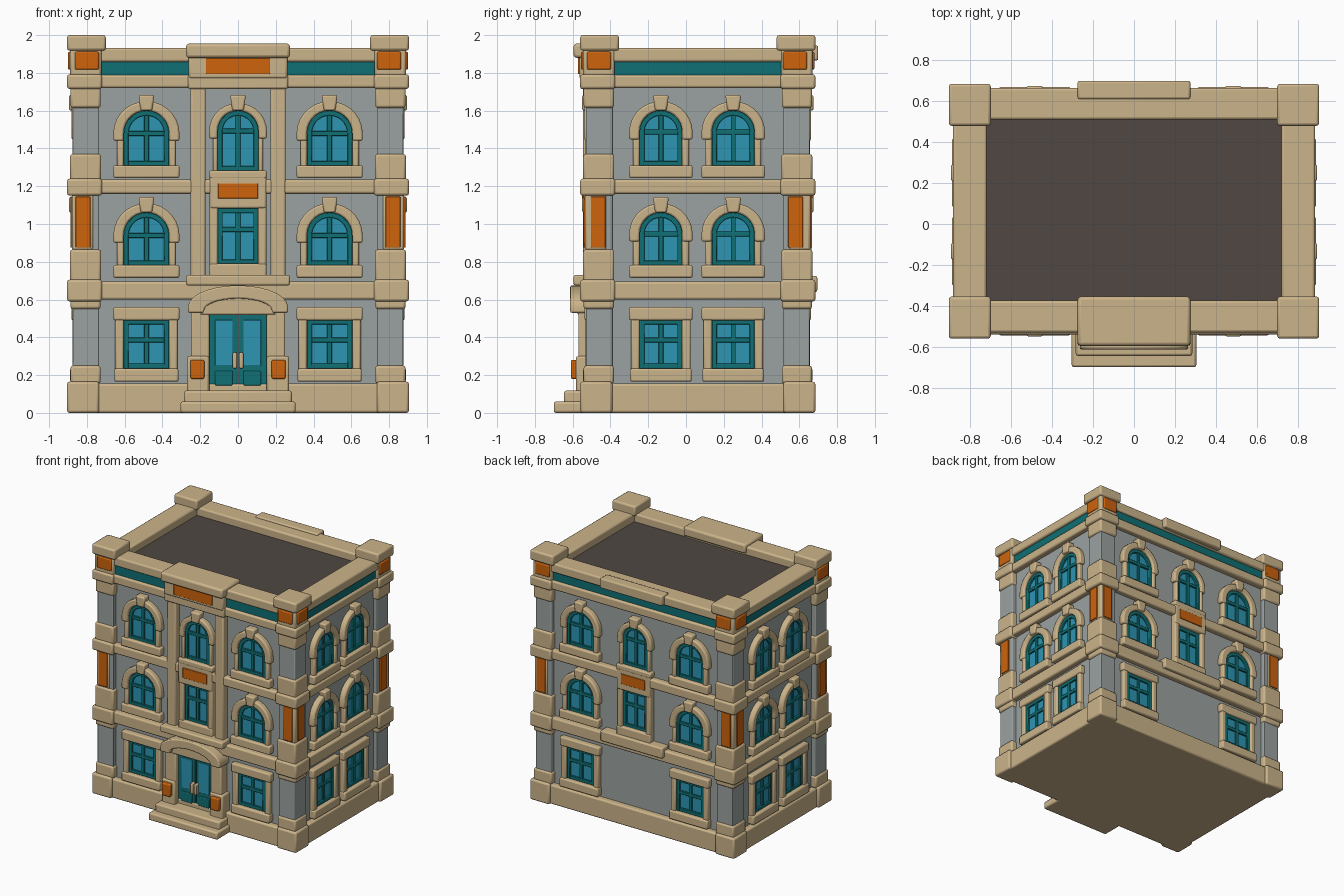
import bpy, bmesh, math

if "Cube" in bpy.data.objects:
    bpy.data.objects.remove(bpy.data.objects["Cube"])

# flat colours (linear)
COLOURS = {
    "tan stone": (0.60, 0.455, 0.255), "grey wall": (0.33, 0.365, 0.355),
    "teal paint": (0.005, 0.16, 0.175), "blue glass": (0.027, 0.30, 0.45),
    "orange panel": (0.61, 0.125, 0.004), "dark roof": (0.08, 0.064, 0.055)}
MATS = {}
for n, c in COLOURS.items():
    MATS[n] = bpy.data.materials.new(n)
    MATS[n].diffuse_color = (*c, 1)
TAN, GREY, TEAL, GLASS, ORANGE, ROOF = COLOURS

# wall planes and the mapping (u along wall, d outwards, z) -> world
WX, WF, WB = 0.84, -0.495, 0.62
SIDES = {
    "front": lambda u, d, z: (u, WF - d, z),
    "back": lambda u, d, z: (-u, WB + d, z),
    "right": lambda u, d, z: (WX + d, u, z),
    "left": lambda u, d, z: (-WX - d, u, z)}

parts = {}


def part(name, mat, bevel):
    if name not in parts:
        parts[name] = (bmesh.new(), mat, bevel)
    return parts[name][0]


def prism(name, mat, side, pts, d0, d1, bevel=0.01):
    """Extrude a (u, z) outline outwards from a wall."""
    bm, f = part(name, mat, bevel), SIDES[side]
    a = [bm.verts.new(f(u, d0, z)) for u, z in pts]
    b = [bm.verts.new(f(u, d1, z)) for u, z in pts]
    bm.faces.new(a)
    bm.faces.new(b)
    for i in range(len(pts)):
        j = (i + 1) % len(pts)
        bm.faces.new((a[i], a[j], b[j], b[i]))


def plate(name, mat, side, u0, u1, z0, z1, d1, d0=-0.01, bevel=0.01):
    prism(name, mat, side, [(u0, z0), (u1, z0), (u1, z1), (u0, z1)], d0, d1, bevel)


def block(name, mat, x0, x1, y0, y1, z0, z1, bevel=0.012):
    prism(name, mat, "front", [(x0, z0), (x1, z0), (x1, z1), (x0, z1)],
          WF - y0, WF - y1, bevel)


def slab(name, mat, d, z0, z1, bevel=0.012):
    block(name, mat, -WX - d, WX + d, WF - d, WB + d, z0, z1, bevel)


def arch(u, hw, z0, zs, rz, n=14):
    """Outline from left foot over the arch to right foot."""
    arc = [(u - hw * math.cos(math.pi * i / n), zs + rz * math.sin(math.pi * i / n))
           for i in range(n + 1)]
    return ([(u - hw, z0)] if z0 < zs else []) + arc + ([(u + hw, z0)] if z0 < zs else [])


def sash(side, u, hw, z0, zt, bar, arched):
    """Glass, teal frame and glazing bars."""
    t = 0.026
    if arched:
        zs = zt - hw
        outer, inner = arch(u, hw, z0, zs, hw), arch(u, hw - t, z0, zs, hw - t)
    else:
        outer = [(u - hw, z0), (u - hw, zt), (u + hw, zt), (u + hw, z0)]
        inner = [(u - hw + t, z0), (u - hw + t, zt - t), (u + hw - t, zt - t), (u + hw - t, z0)]
    prism("window_glass", GLASS, side, outer, -0.01, 0.006, 0)
    prism("window_frames", TEAL, side, outer + inner[::-1], -0.005, 0.022, 0.004)
    w = hw - 0.01
    plate("window_bars", TEAL, side, u - w, u + w, z0, z0 + t, 0.021, bevel=0.004)
    plate("window_bars", TEAL, side, u - w, u + w, bar - 0.013, bar + 0.013, 0.019, bevel=0.004)
    plate("window_bars", TEAL, side, u - 0.013, u + 0.013, z0, zt - 0.01, 0.018, bevel=0.004)


def arched_window(side, u, hw, z0, zt, frame=0.055, sill=0.065):
    S, zs, o = "window_surrounds", zt - hw, hw + frame
    sash(side, u, hw, z0, zt, zs, True)
    ring = arch(u, o, zs - 0.04, zs, o - 0.005) + arch(u, hw, zs - 0.04, zs, hw)[::-1]
    prism(S, TAN, side, ring, -0.01, 0.042)
    for s in (-1, 1):
        a, b = sorted((u + s * hw, u + s * (o - 0.02)))
        plate(S, TAN, side, a, b, z0 - 0.02, zs - 0.03, 0.036)
    plate(S, TAN, side, u - o, u + o, z0 - sill, z0 + 0.003, 0.05)
    prism(S, TAN, side, [(u - 0.03, zt), (u + 0.03, zt), (u + 0.042, zt + 0.083),
                         (u - 0.042, zt + 0.083)], -0.01, 0.055)


def square_window(side, u, hw):
    S = "window_surrounds"
    sash(side, u, hw, 0.235, 0.495, 0.385, False)
    for s in (-1, 1):
        a, b = sorted((u + s * hw, u + s * (hw + 0.045)))
        plate(S, TAN, side, a, b, 0.2, 0.51, 0.036)
    plate(S, TAN, side, u - hw - 0.055, u + hw + 0.055, 0.49, 0.56, 0.042)
    plate(S, TAN, side, u - hw - 0.05, u + hw + 0.05, 0.165, 0.235, 0.05)


# body, horizontal bands, parapet and roof
slab("walls", GREY, 0, 0.05, 1.75, 0)
slab("base_course", TAN, 0.045, 0, 0.155)
slab("floor_band_lower", TAN, 0.045, 0.6, 0.695)
slab("floor_band_upper", TAN, 0.045, 1.16, 1.235)
slab("cornice", TAN, 0.045, 1.72, 1.79)
slab("teal_frieze", TEAL, 0.025, 1.77, 1.862, 0)
block("roof", ROOF, -0.74, 0.74, -0.39, 0.53, 1.85, 1.868, 0)
for s in (-1, 1):
    x0, x1 = sorted((s * 0.72, s * 0.885))
    block("parapet", TAN, x0, x1, -0.53, 0.665, 1.858, 1.932)
block("parapet", TAN, -0.88, 0.88, -0.53, -0.375, 1.858, 1.932)
block("parapet", TAN, -0.88, 0.88, 0.51, 0.665, 1.858, 1.932)

# corner pillars: z range, growth outwards, growth inwards
STONES = [(0, .165, .03, 0), (.155, .25, .012, .008), (.55, .61, .012, .008),
          (.59, .705, .03, .015), (.69, .865, .014, .01), (.86, 1.16, .005, -.03),
          (1.15, 1.24, .03, .015), (1.23, 1.37, .014, .01), (1.615, 1.725, .012, .008),
          (1.715, 1.792, .03, .015), (1.78, 1.93, .015, .012), (1.918, 2.0, .03, .035)]


def corner(name, mat, sx, back, z0, z1, e, i, bevel):
    x0, x1 = sorted((sx * (0.735 - i), sx * (0.875 + e)))
    y0, y1 = (0.515 - i, 0.655 + e) if back else (-0.53 - e, -0.39 + i)
    block(name, mat, x0, x1, y0, y1, z0, z1, bevel)


for sx in (-1, 1):
    for back in (False, True):
        corner("corner_pillars", GREY, sx, back, 0.1, 1.75, 0, 0, 0.006)
        for st in STONES:
            corner("corner_stones", TAN, sx, back, *st, 0.013)

# orange panels on the pillars
for side in SIDES:
    ends = ((-0.82, 0.82), (-0.8, 0.8)) if side in ("front", "back") else \
        ((-0.465, 0.58), (-0.46, 0.577))
    for u in ends[0]:
        plate("pillar_panels", ORANGE, side, u - 0.039, u + 0.039, 0.875, 1.145, 0.048, bevel=0.003)
    for u in ends[1]:
        plate("corner_panels", ORANGE, side, u - 0.063, u + 0.063, 1.817, 1.912, 0.06, bevel=0.008)

# windows on every side
for side in SIDES:
    longside = side in ("front", "back")
    hw = 0.12 if longside else 0.113
    for u in ((-0.485, 0.485) if longside else (-0.133, 0.25)):
        square_window(side, u, hw)
        arched_window(side, u, hw, 0.78, 1.06)
        arched_window(side, u, hw, 1.308, 1.6)

# central window bay, front and back
for side in ("front", "back"):
    arched_window(side, 0, 0.108, 1.28, 1.6, 0.045, 0.04)
    sash(side, 0, 0.108, 0.785, 1.085, 0.97, False)
    for s in (-1, 1):
        a, b = sorted((s * 0.106, s * 0.15))
        plate("bay_frame", TAN, side, a, b, 0.69, 1.26, 0.045)
    plate("bay_frame", TAN, side, -0.15, 0.15, 1.083, 1.26, 0.048)
    plate("bay_frame", TAN, side, -0.15, 0.15, 0.69, 0.79, 0.05)
    plate("bay_panel", ORANGE, side, -0.106, 0.106, 1.135, 1.215, 0.055, bevel=0.003)
plate("back_ledge", TAN, "back", -0.275, 0.275, 0.64, 0.725, 0.075)
plate("back_parapet_cap", TAN, "back", -0.275, 0.275, 1.865, 1.945, 0.08)

# front bay: pilasters, ledge and raised parapet block
for s in (-1, 1):
    a, b = sorted((s * 0.172, s * 0.252))
    plate("bay_pilasters", TAN, "front", a, b, 0.7, 1.75, 0.05)
plate("bay_ledge", TAN, "front", -0.275, 0.275, 0.675, 0.73, 0.1)
plate("bay_cornice", TAN, "front", -0.265, 0.265, 1.715, 1.79, 0.065)
block("bay_top_block", TAN, -0.262, 0.262, -0.565, -0.37, 1.77, 1.9)
block("bay_top_cap", TAN, -0.275, 0.275, -0.595, -0.355, 1.88, 1.955, 0.015)
plate("bay_top_panel", ORANGE, "front", -0.17, 0.17, 1.793, 1.878, 0.078, bevel=0.003)

# entrance: posts, arched hood, door and steps
for s in (-1, 1):
    a, b = sorted((s * 0.152, s * 0.25))
    plate("portal_posts", TAN, "front", a, b, 0.1, 0.58, 0.075)
    a, b = sorted((s * 0.154, s * 0.27))
    plate("portal_posts", TAN, "front", a, b, 0.1, 0.3, 0.087)
    a, b = sorted((s * 0.178, s * 0.252))
    plate("portal_panels", ORANGE, "front", a, b, 0.18, 0.28, 0.115, bevel=0.008)
    a, b = sorted((s * 0.028, s * 0.122))
    plate("door_glass", GLASS, "front", a, b, 0.25, 0.492, 0.046, bevel=0.003)
    plate("door_panels", TEAL, "front", a, b, 0.145, 0.222, 0.05, bevel=0.006)
    a, b = sorted((s * 0.006, s * 0.028))
    plate("door_handles", TAN, "front", a, b, 0.235, 0.32, 0.075, bevel=0.007)
    a, b = sorted((s * 0.003, s * 0.154))
    plate("door_leaves", TEAL, "front", a, b, 0.11, 0.522, 0.04, bevel=0.004)
prism("door_tympanum", TAN, "front", arch(0, 0.2, 0.518, 0.54, 0.09), -0.01, 0.08)
prism("door_hood", TAN, "front",
      arch(0, 0.265, 0.53, 0.56, 0.115) + arch(0, 0.18, 0.53, 0.54, 0.065)[::-1], -0.01, 0.118)
block("step_lower", TAN, -0.305, 0.305, -0.70, -0.45, 0, 0.06)
block("step_upper", TAN, -0.285, 0.285, -0.645, -0.45, 0.04, 0.118)

# turn the collected parts into objects
for name, (bm, mat, bevel) in parts.items():
    bmesh.ops.recalc_face_normals(bm, faces=bm.faces)
    me = bpy.data.meshes.new(name)
    bm.to_mesh(me)
    bm.free()
    me.materials.append(MATS[mat])
    ob = bpy.data.objects.new(name, me)
    bpy.context.collection.objects.link(ob)
    if bevel:
        m = ob.modifiers.new("soft_edges", "BEVEL")
        m.width, m.segments, m.limit_method = bevel, 2, "ANGLE"
        m.angle_limit = math.radians(40)
    bpy.ops.object.select_all(action="DESELECT")
    ob.select_set(True)
    bpy.context.view_layer.objects.active = ob
    bpy.ops.object.shade_smooth_by_angle(angle=math.radians(35))

for m in bpy.data.materials:
    if m.users and not m.is_grease_pencil:
        m.use_nodes = True
        m.node_tree.nodes["Principled BSDF"].inputs["Base Color"].default_value = m.diffuse_color
